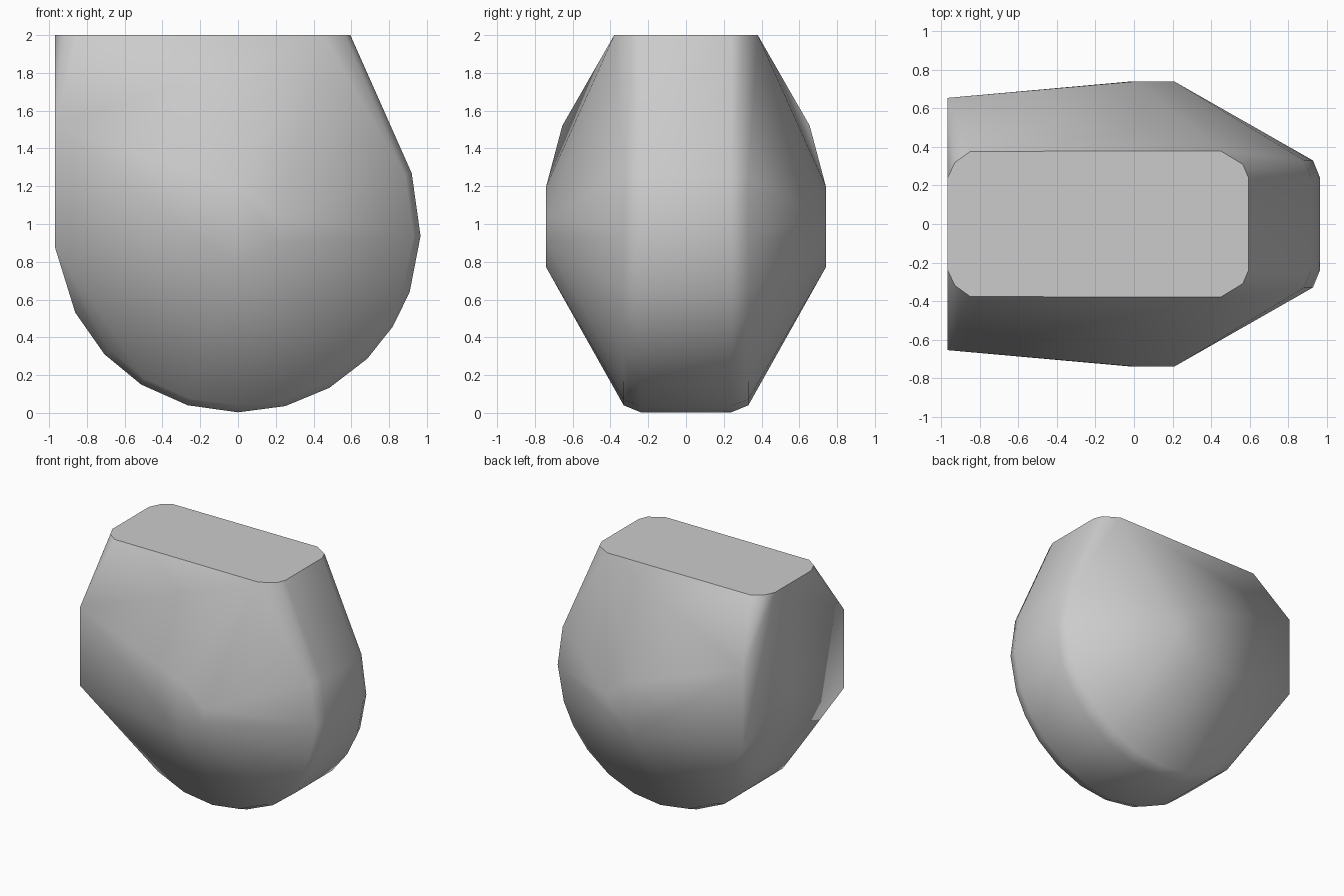
import bpy
import bmesh
from math import sin, cos, radians

cube = bpy.data.objects.get("Cube")
if cube:
    bpy.data.objects.remove(cube)

grey = bpy.data.materials.new("stone grey")
grey.use_nodes = True
colour = (0.6, 0.6, 0.6, 1)
grey.diffuse_color = colour
grey.node_tree.nodes["Principled BSDF"].inputs["Base Color"].default_value = colour

points = []


def mirrored(x, y, z):
    """Add a corner on the front and on the back."""
    points.extend([(x, -y, z), (x, y, z)])


# Rounded rim: an outer band with a chamfer on each side
CENTRE = 0.97
for angle in [-63, -47, -32, -16, 0, 15, 30, 45, 58, 70, 88, 108]:
    a = radians(angle)
    for radius, half_width in [(0.967, 0.24), (0.93, 0.33)]:
        mirrored(radius * sin(a), half_width, CENTRE - radius * cos(a))

# Small raised plateau in the middle of the front and back
for x, z in [(-0.02, 0.77), (0.2, 0.9), (0.21, 1.04), (0, 1.2)]:
    mirrored(x, 0.74, z)

# Upright flat end
for z in (0.88, 1.52):
    mirrored(-0.97, 0.655, z)

# Flat top with clipped corners
for x, y in [(-0.97, 0.235), (-0.93, 0.32), (-0.85, 0.377),
             (0.45, 0.38), (0.565, 0.31), (0.595, 0.24)]:
    mirrored(x, y, 2)

# Skin the corners into one solid body
bm = bmesh.new()
for p in points:
    bm.verts.new(p)
hull = bmesh.ops.convex_hull(bm, input=bm.verts)
loose = {v for v in hull["geom_interior"] + hull["geom_unused"]
         if isinstance(v, bmesh.types.BMVert)}
bmesh.ops.delete(bm, geom=list(loose), context="VERTS")
bmesh.ops.dissolve_limit(bm, angle_limit=radians(1), verts=bm.verts, edges=bm.edges)
bmesh.ops.recalc_face_normals(bm, faces=bm.faces)

mesh = bpy.data.meshes.new("boulder_body")
bm.to_mesh(mesh)
bm.free()
mesh.materials.append(grey)
body = bpy.data.objects.new("boulder_body", mesh)
bpy.context.collection.objects.link(body)

# Soft shading, with the cut faces kept crisp
bpy.ops.object.select_all(action="DESELECT")
body.select_set(True)
bpy.context.view_layer.objects.active = body
bpy.ops.object.shade_smooth_by_angle(angle=radians(44))
